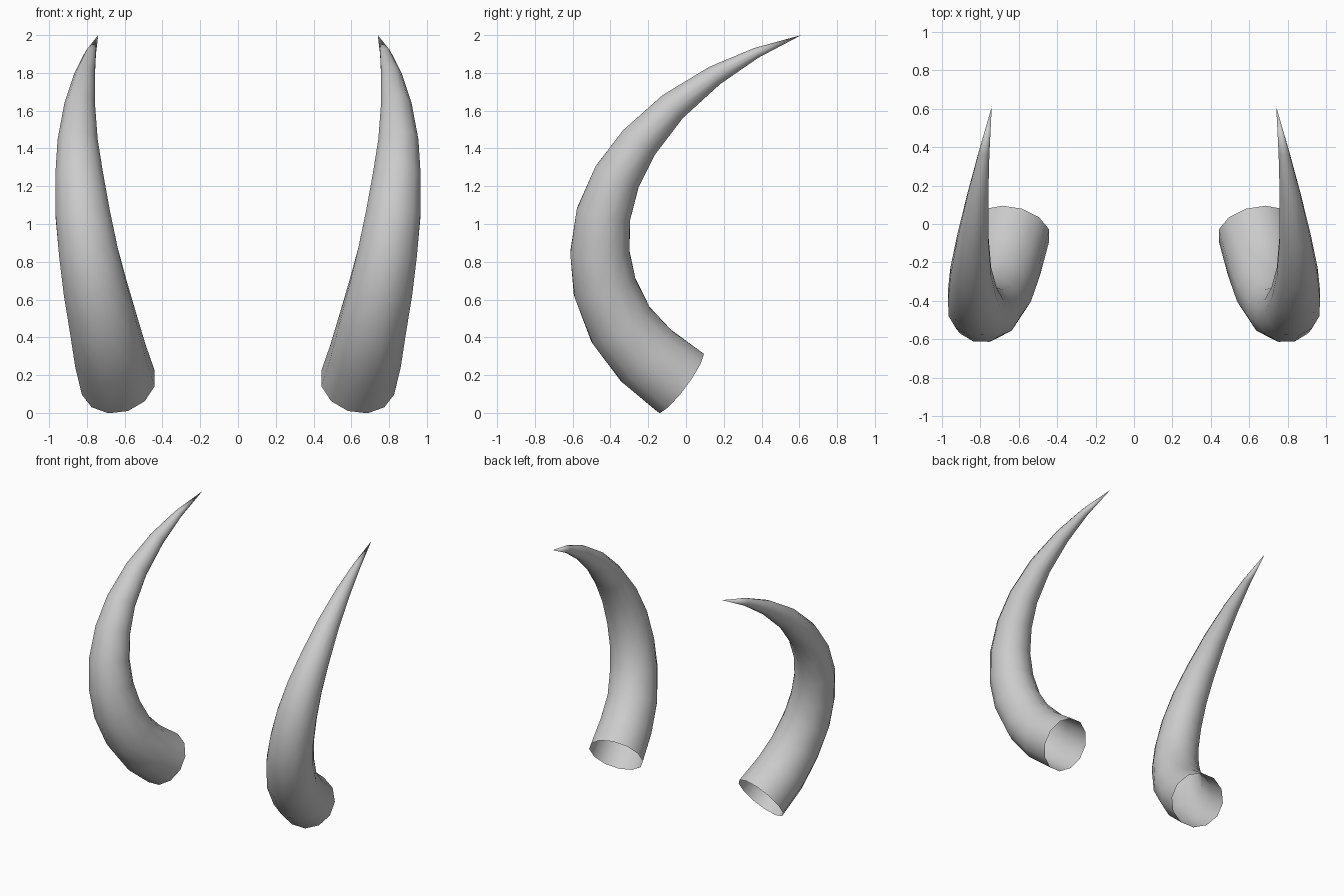
import bpy, bmesh, math
from mathutils import Vector

if "Cube" in bpy.data.objects:
    bpy.data.objects.remove(bpy.data.objects["Cube"])

SIDES = 12
# centre line of one horn: x, y, z, radius
PATH = [
    (0.634, -0.030, 0.161, 0.203),
    (0.675, -0.208, 0.300, 0.196),
    (0.712, -0.345, 0.465, 0.185),
    (0.757, -0.430, 0.665, 0.174),
    (0.792, -0.456, 0.850, 0.162),
    (0.822, -0.437, 1.050, 0.149),
    (0.841, -0.365, 1.250, 0.131),
    (0.849, -0.250, 1.430, 0.110),
    (0.838, -0.072, 1.620, 0.084),
    (0.812, 0.150, 1.785, 0.056),
    (0.780, 0.370, 1.905, 0.029),
]
TIP = Vector((0.74, 0.61, 2.0))

# sweep rings along the path, each square to the local direction
bm = bmesh.new()
centres = [Vector(p[:3]) for p in PATH] + [TIP]
rings = []
for i, p in enumerate(PATH):
    if i:
        before = (centres[i] - centres[i - 1]).normalized()
        after = (centres[i + 1] - centres[i]).normalized()
        t = (before + after).normalized()
    else:
        t = Vector((0.19, -0.79, 0.59)).normalized()
    u = (Vector((1, 0, 0)) - t * t.x).normalized()
    v = t.cross(u)
    ring = []
    for k in range(SIDES):
        a = 2 * math.pi * (k + 0.5) / SIDES
        ring.append(bm.verts.new(centres[i] + p[3] * (u * math.cos(a) + v * math.sin(a))))
    rings.append(ring)

# horn wall, open at the base
for r0, r1 in zip(rings, rings[1:]):
    for k in range(SIDES):
        n = (k + 1) % SIDES
        bm.faces.new((r0[k], r0[n], r1[n], r1[k]))
# pointed tip
tip = bm.verts.new(TIP)
for k in range(SIDES):
    bm.faces.new((rings[-1][k], rings[-1][(k + 1) % SIDES], tip))
for f in bm.faces:
    f.smooth = True

mesh = bpy.data.meshes.new("horns")
bm.to_mesh(mesh)
bm.free()
horns = bpy.data.objects.new("horns", mesh)
bpy.context.collection.objects.link(horns)

# second horn on the other side
mirror = horns.modifiers.new("mirror", 'MIRROR')
mirror.use_axis = (True, False, False)
mirror.use_mirror_merge = False
